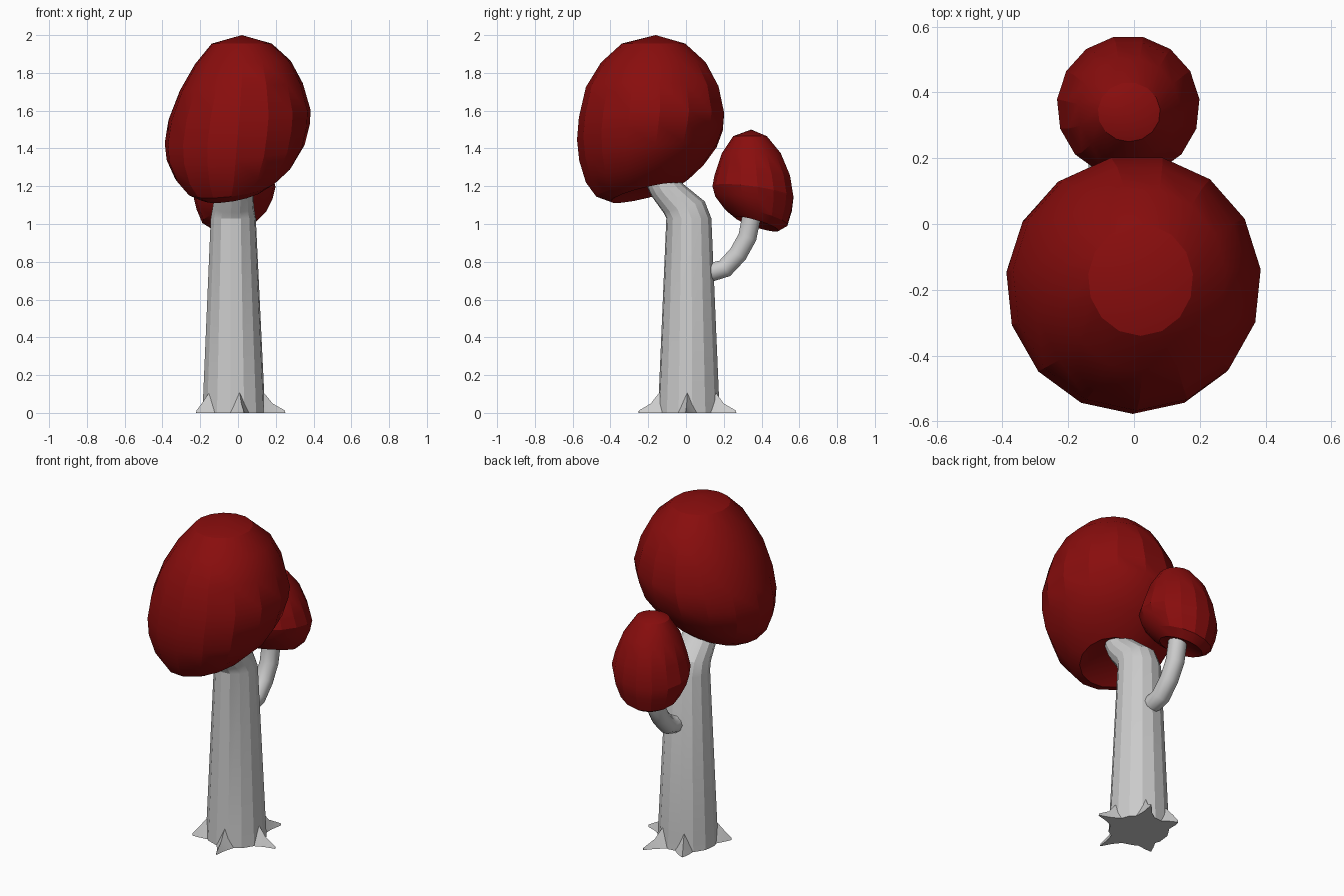
import bpy, bmesh, math
from mathutils import Vector

if "Cube" in bpy.data.objects:
    bpy.data.objects.remove(bpy.data.objects["Cube"])


def finish(name, bm, mat=None, angle=22):
    bmesh.ops.recalc_face_normals(bm, faces=bm.faces)
    mesh = bpy.data.meshes.new(name)
    bm.to_mesh(mesh)
    bm.free()
    ob = bpy.data.objects.new(name, mesh)
    bpy.context.collection.objects.link(ob)
    if mat:
        mesh.materials.append(mat)
    bpy.ops.object.select_all(action='DESELECT')
    ob.select_set(True)
    bpy.context.view_layer.objects.active = ob
    bpy.ops.object.shade_smooth_by_angle(angle=math.radians(angle))
    return ob


def skin(bm, rings):
    """Bridge consecutive vertex rings with quads."""
    for a, b in zip(rings, rings[1:]):
        n = len(a)
        for i in range(n):
            j = (i + 1) % n
            bm.faces.new((a[i], a[j], b[j], b[i]))


def loft(name, sides, rows, first=None, last=None, mat=None):
    """Rows are x0, x1, y0, y1, z, x tilt, y tilt; ends are poles or flat caps."""
    bm = bmesh.new()
    rings = []
    for x0, x1, y0, y1, z, tx, ty in rows:
        ring = []
        for i in range(sides):
            a = math.tau * (i + 0.25) / sides
            c, s = math.cos(a), math.sin(a)
            ring.append(bm.verts.new(((x0 + x1) / 2 + (x1 - x0) / 2 * c,
                                      (y0 + y1) / 2 + (y1 - y0) / 2 * s,
                                      z + tx * c + ty * s)))
        rings.append(ring)
    skin(bm, rings)
    for ring, pole in ((rings[0], first), (rings[-1], last)):
        if pole:
            p = bm.verts.new(pole)
            for i in range(sides):
                bm.faces.new((ring[i], ring[(i + 1) % sides], p))
        else:
            bm.faces.new(ring)
    return finish(name, bm, mat)


red = bpy.data.materials.new("cap_red")
red.diffuse_color = (0.25, 0.004, 0.004, 1)
red.use_nodes = True
red.node_tree.nodes["Principled BSDF"].inputs["Base Color"].default_value = red.diffuse_color

# Large cap: sagging towards the front left
loft("large_cap", 15, [
    (-.14, .18, -.34, .00, 1.955, 0, 0),
    (-.23, .28, -.45, .11, 1.855, .01, 0),
    (-.31, .345, -.53, .18, 1.725, .02, 0),
    (-.37, .387, -.567, .21, 1.575, .025, .01),
    (-.39, .382, -.577, .203, 1.475, .05, .03),
    (-.38, .355, -.565, .17, 1.375, .04, .04),
    (-.335, .29, -.53, .10, 1.27, .035, .05),
    (-.27, .20, -.475, .02, 1.195, .03, .05),
    (-.20, .15, -.40, -.03, 1.165, .03, .045),
], first=(.02, -.16, 2.0), last=(-.01, -.15, 1.27), mat=red)

# Small cap: sagging towards the back
loft("small_cap", 15, [
    (-.11, .08, .25, .43, 1.465, 0, 0),
    (-.17, .14, .19, .505, 1.375, 0, 0),
    (-.21, .18, .15, .555, 1.255, .01, 0),
    (-.235, .20, .14, .573, 1.17, .03, -.03),
    (-.22, .185, .155, .565, 1.11, .03, -.035),
    (-.19, .15, .20, .54, 1.04, .03, -.045),
    (-.14, .10, .26, .49, 1.0, .02, -.035),
], first=(-.03, .345, 1.5), last=(-.02, .35, 1.06), mat=red)

# Trunk: tapered, kinked forwards at the top
loft("trunk", 14, [
    (-.19, .145, -.15, .18, 0, 0, 0),
    (-.185, .14, -.145, .175, .1, 0, 0),
    (-.145, .095, -.105, .135, 1.03, 0, 0),
    (-.135, .085, -.12, .10, 1.09, 0, .03),
    (-.12, .08, -.185, .0, 1.175, 0, .025),
    (-.105, .07, -.218, -.05, 1.235, 0, .01),
    (-.10, .065, -.22, -.06, 1.32, 0, 0),
])

# Roots: five tapering three-sided spurs around the base
for k, tip in enumerate([(.03, -.25), (.25, .0), (.10, .265),
                         (-.13, .22), (-.22, -.12)]):
    mid = Vector((-.022, .015, 0))
    out = Vector((*tip, 0)) - mid
    length = out.length
    out.normalize()
    side = Vector((-out.y, out.x, 0))
    bm = bmesh.new()
    rings = []
    for r, w, h in ((.12, .07, .14), (.165, .045, .10),
                    (.205, .024, .05), (length, .003, .012)):
        c = mid + out * r
        rings.append([bm.verts.new(c - side * w), bm.verts.new(c + side * w),
                      bm.verts.new(c + Vector((0, 0, h)))])
    skin(bm, rings)
    bm.faces.new(rings[0])
    bm.faces.new(rings[-1])
    finish(f"root_{k + 1}", bm)

# Branch: bent tube from the back of the trunk to the small cap
path = [(.10, .75), (.145, .748), (.205, .765), (.275, .84), (.325, .93),
        (.345, 1.03), (.35, 1.12)]
bm = bmesh.new()
rings = []
for i, (y, z) in enumerate(path):
    a, b = path[max(i - 1, 0)], path[min(i + 1, len(path) - 1)]
    t = Vector((0, b[0] - a[0], b[1] - a[1])).normalized()
    n = Vector((0, -t.z, t.y))
    ring = []
    for s in range(10):
        u = math.tau * s / 10
        ring.append(bm.verts.new(Vector((-.02, y, z))
                                 + (n * math.sin(u) + Vector((math.cos(u), 0, 0))) * .052))
    rings.append(ring)
skin(bm, rings)
bm.faces.new(rings[0])
bm.faces.new(rings[-1])
finish("branch", bm, angle=40)
